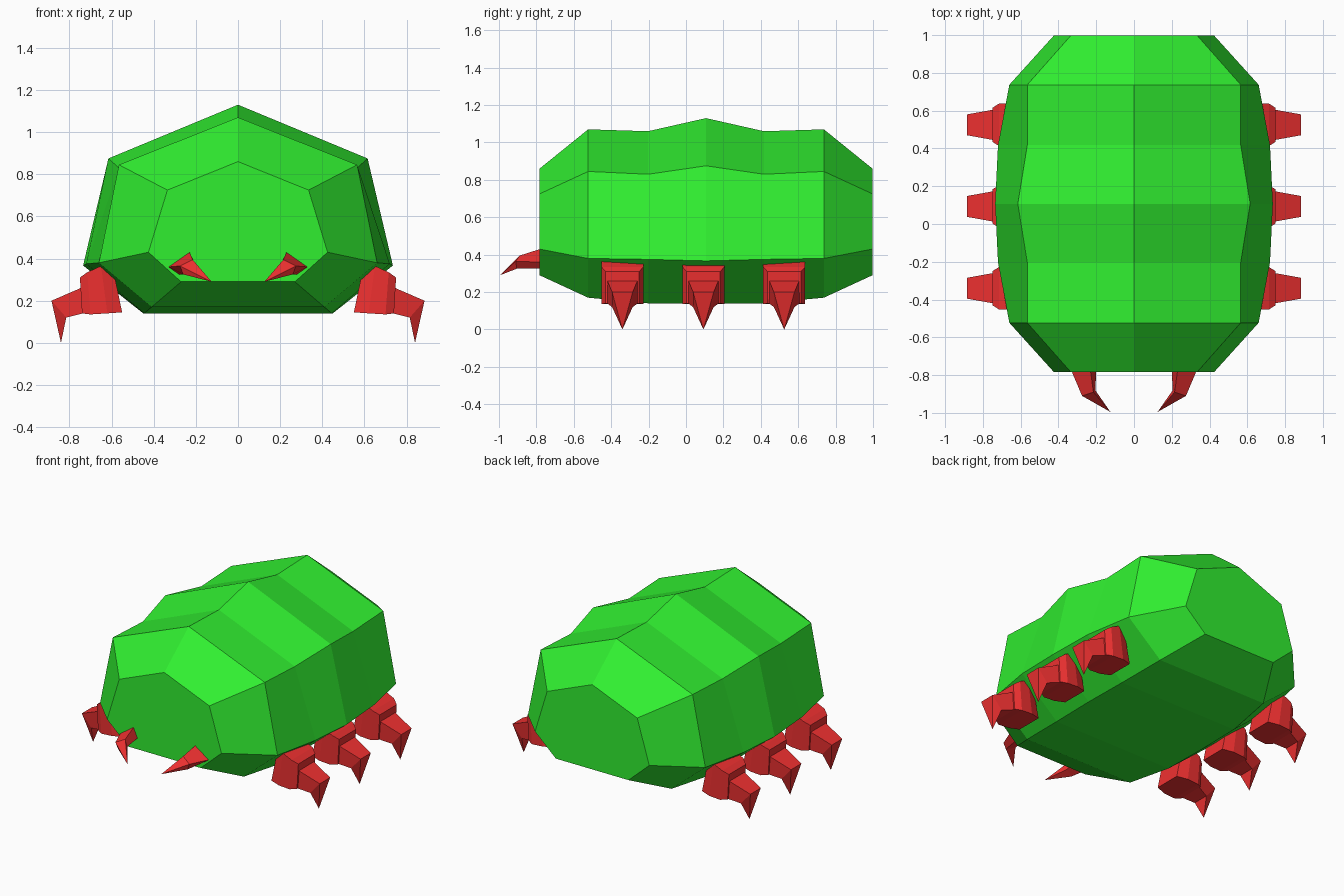
import bpy, bmesh

if "Cube" in bpy.data.objects:
    bpy.data.objects.remove(bpy.data.objects["Cube"])


def material(name, color):
    m = bpy.data.materials.new(name)
    m.diffuse_color = color
    m.use_nodes = True
    m.node_tree.nodes["Principled BSDF"].inputs["Base Color"].default_value = m.diffuse_color
    return m


GREEN = material("green_shell", (0.03, 0.86, 0.03, 1))
RED = material("red_claw", (0.86, 0.03, 0.03, 1))


def loft(name, rings, mat, tip=None, mirror=False):
    """Skin equal-length rings of points; close with caps or a pointed tip."""
    bm = bmesh.new()
    loops = [[bm.verts.new(p) for p in ring] for ring in rings]
    n = len(loops[0])
    for a, b in zip(loops, loops[1:]):
        for i in range(n):
            j = (i + 1) % n
            bm.faces.new((a[i], a[j], b[j], b[i]))
    bm.faces.new(loops[0])
    if tip:
        t = bm.verts.new(tip)
        for i in range(n):
            bm.faces.new((loops[-1][i], loops[-1][(i + 1) % n], t))
    else:
        bm.faces.new(loops[-1])
    bmesh.ops.recalc_face_normals(bm, faces=bm.faces)
    me = bpy.data.meshes.new(name)
    bm.to_mesh(me)
    bm.free()
    me.materials.append(mat)
    ob = bpy.data.objects.new(name, me)
    bpy.context.collection.objects.link(ob)
    if mirror:
        ob.modifiers.new("Mirror", 'MIRROR').use_mirror_merge = False
    return ob


# Body: seven-sided sections, symmetric front to back about y = 0.105
# offset, ridge z, shoulder (x, z), side (x, z), belly (x, z)
MID = 0.107
sections = [
    (0.89, 0.86, (0.335, 0.725), (0.425, 0.43), (0.27, 0.29)),
    (0.63, 1.07, (0.565, 0.845), (0.66, 0.38), (0.41, 0.17)),
    (0.31, 1.06, (0.565, 0.83), (0.72, 0.375), (0.445, 0.14)),
    (0.00, 1.13, (0.615, 0.875), (0.735, 0.367), (0.45, 0.14)),
]


def body_ring(s, sign):
    y = MID + sign * s[0]
    right = s[2:]
    pts = [(0, y, s[1])] + [(x, y, z) for x, z in right]
    return pts + [(-x, y, z) for x, z in reversed(right)]


rings = [body_ring(s, -1) for s in sections]
rings += [body_ring(s, 1) for s in reversed(sections[:-1])]
loft("body_shell", rings, GREEN)

# Legs: hip block, then a tapering foot ending in a downward claw
# lower (x, z), upper (x, z), half width
hip = [((0.55, 0.145), (0.59, 0.34), 0.09),
       ((0.62, 0.14), (0.65, 0.365), 0.112),
       ((0.70, 0.135), (0.715, 0.335), 0.112),
       ((0.74, 0.14), (0.75, 0.31), 0.09)]
foot = [((0.70, 0.14), (0.70, 0.285), 0.082),
        ((0.735, 0.14), (0.735, 0.265), 0.082),
        ((0.815, 0.12), (0.885, 0.20), 0.055)]


def leg_rings(profile, y):
    return [[(lo[0], y - w, lo[1]), (lo[0], y + w, lo[1]),
             (up[0], y + w, up[1]), (up[0], y - w, up[1])]
            for lo, up, w in profile]


for label, y in (("front", -0.34), ("middle", 0.093), ("rear", 0.525)):
    loft(label + "_hips", leg_rings(hip, y), RED, mirror=True)
    loft(label + "_feet", leg_rings(foot, y), RED,
         tip=(0.84, y, 0.0), mirror=True)

# Mandibles: inward-curving pincers at the front
base = [(0.23, 0.43), (0.33, 0.36), (0.28, 0.325), (0.20, 0.365)]
loft("mandibles", [
    [(x, -0.72, z) for x, z in base],
    [(x, -0.78, z) for x, z in base],
    [(0.215, -0.89, 0.395), (0.275, -0.91, 0.365),
     (0.26, -0.905, 0.325), (0.205, -0.88, 0.345)],
], RED, tip=(0.125, -0.995, 0.29), mirror=True)
